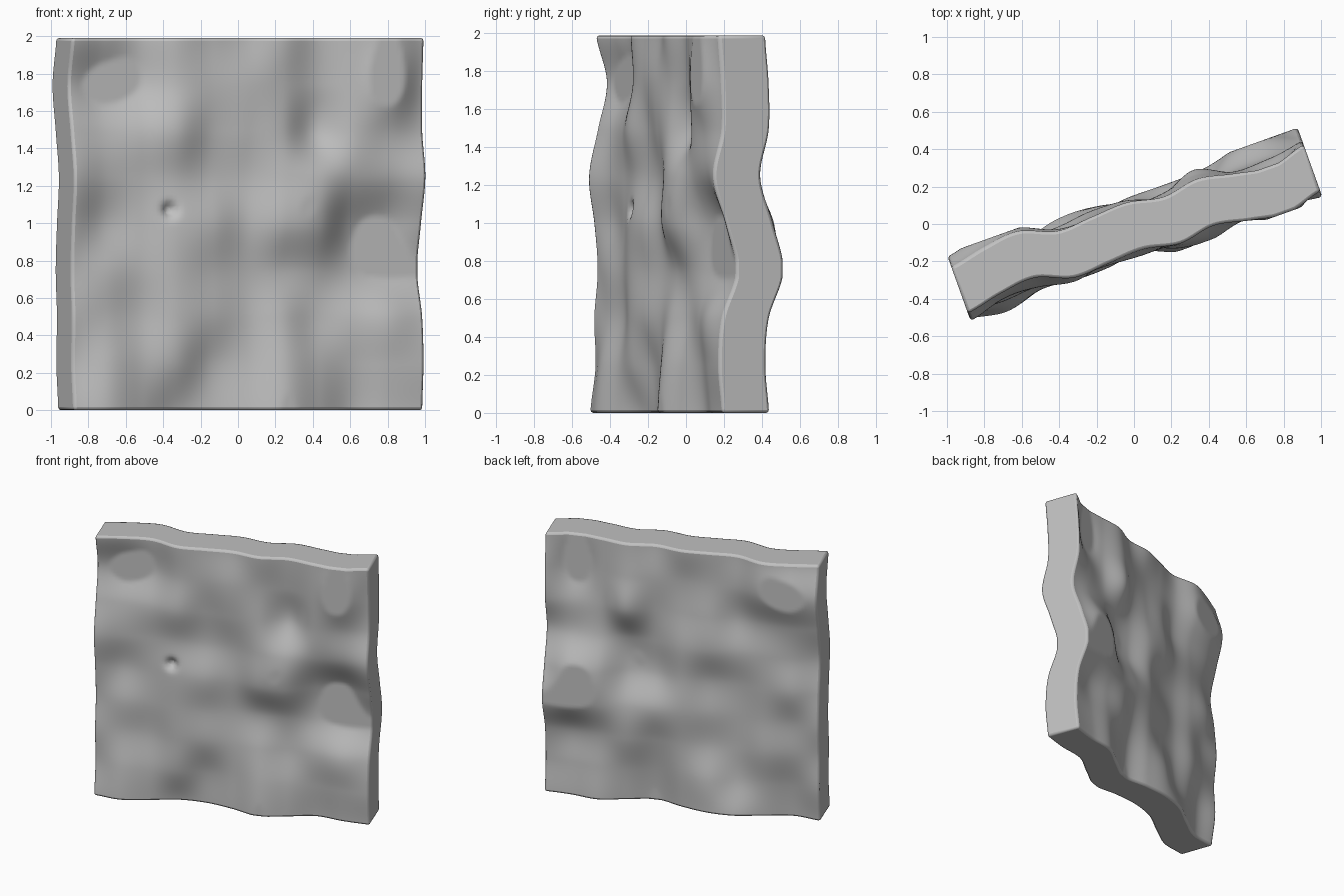
import bpy, bmesh, math
from mathutils import Matrix, Vector

if "Cube" in bpy.data.objects:
    bpy.data.objects.remove(bpy.data.objects["Cube"])

HALF, HEIGHT, THICK = 0.997, 1.99, 0.265
CELLS = 100
LOW, HIGH = -0.085, 0.057        # waves are clipped flat beyond these depths

# wave depth in hundredths, rows from the bottom up, columns left to right
WAVES = ["-5 -8 -3  3  3 -2 -9 -4  2 -1 -2",
         "-2 -6 -3 -3  2 -1 -7 -3  0 -3 -4",
         "-3 -2  0 -4 -3 -1 -3  1 -1 -4 -2",
         "-1 -2 -1 -4 -2  1  1  1  5  7  6",
         "-3  2  0 -4 -4 -1 -7 -7  4  7  0",
         "-6 -1  0 -1  1  0 -6 -7 -4 -4 -7",
         "-1  1 -1 -5 -1 -3 -4  3 -5 -5 -2",
         " 4  8  6 -2 -3 -4 -3  0 -6 -11 -2",
         "-2  2  4 -3 -2 -1 -5 -2 -6 -9 -4"]
GRID = [[int(n) / 100 for n in row.split()] for row in WAVES]


def smooth_curve(values, t):
    """Smooth interpolation through evenly spaced values, t in 0..1."""
    last = len(values) - 1
    f = max(0.0, min(1.0, t)) * last
    i = min(int(f), last - 1)
    f -= i
    a, b, c, d = (values[max(0, min(last, i + k))] for k in (-1, 0, 1, 2))
    return b + 0.5 * f * (c - a + f * (2*a - 5*b + 4*c - d + f * (3*(b - c) + d - a)))


def wave(u, z):
    s, t = (u / HALF + 1) / 2, z / HEIGHT
    h = smooth_curve([smooth_curve(row, s) for row in GRID], t)
    return max(LOW, min(HIGH, h))


# wavy slab: one rippled sheet extruded straight back
bm = bmesh.new()
bmesh.ops.create_grid(bm, x_segments=CELLS, y_segments=CELLS, size=1.0)
for v in bm.verts:
    u, z = v.co.x * HALF, (v.co.y + 1) * HEIGHT / 2
    v.co = Vector((u, wave(u, z) - THICK / 2, z))
front = list(bm.verts)
ext = bmesh.ops.extrude_face_region(bm, geom=list(bm.faces), use_keep_orig=True)
back = [g for g in ext["geom"] if isinstance(g, bmesh.types.BMVert)]
bmesh.ops.translate(bm, verts=back, vec=(0, THICK, 0))

# small pit in the front face
for v in front:
    r = math.hypot(v.co.x + 0.44, v.co.z - 1.07)
    v.co.y += 0.05 * math.exp(-(r / 0.035) ** 2)

bmesh.ops.recalc_face_normals(bm, faces=list(bm.faces))
bmesh.ops.rotate(bm, verts=list(bm.verts), cent=(0, 0, 0),
                 matrix=Matrix.Rotation(math.radians(19.7), 3, 'Z'))
mesh = bpy.data.meshes.new("wavy_slab")
bm.to_mesh(mesh)
bm.free()
slab = bpy.data.objects.new("wavy_slab", mesh)
bpy.context.collection.objects.link(slab)

# softened rim
bevel = slab.modifiers.new("soft_rim", 'BEVEL')
bevel.width = 0.016
bevel.segments = 2
bevel.limit_method = 'ANGLE'
bevel.angle_limit = math.radians(55)

stone = bpy.data.materials.new("stone grey")
stone.diffuse_color = (0.53, 0.53, 0.53, 1)
stone.use_nodes = True
stone.node_tree.nodes["Principled BSDF"].inputs["Base Color"].default_value = stone.diffuse_color
mesh.materials.append(stone)

bpy.context.view_layer.objects.active = slab
slab.select_set(True)
bpy.ops.object.shade_smooth_by_angle(angle=math.radians(50))
